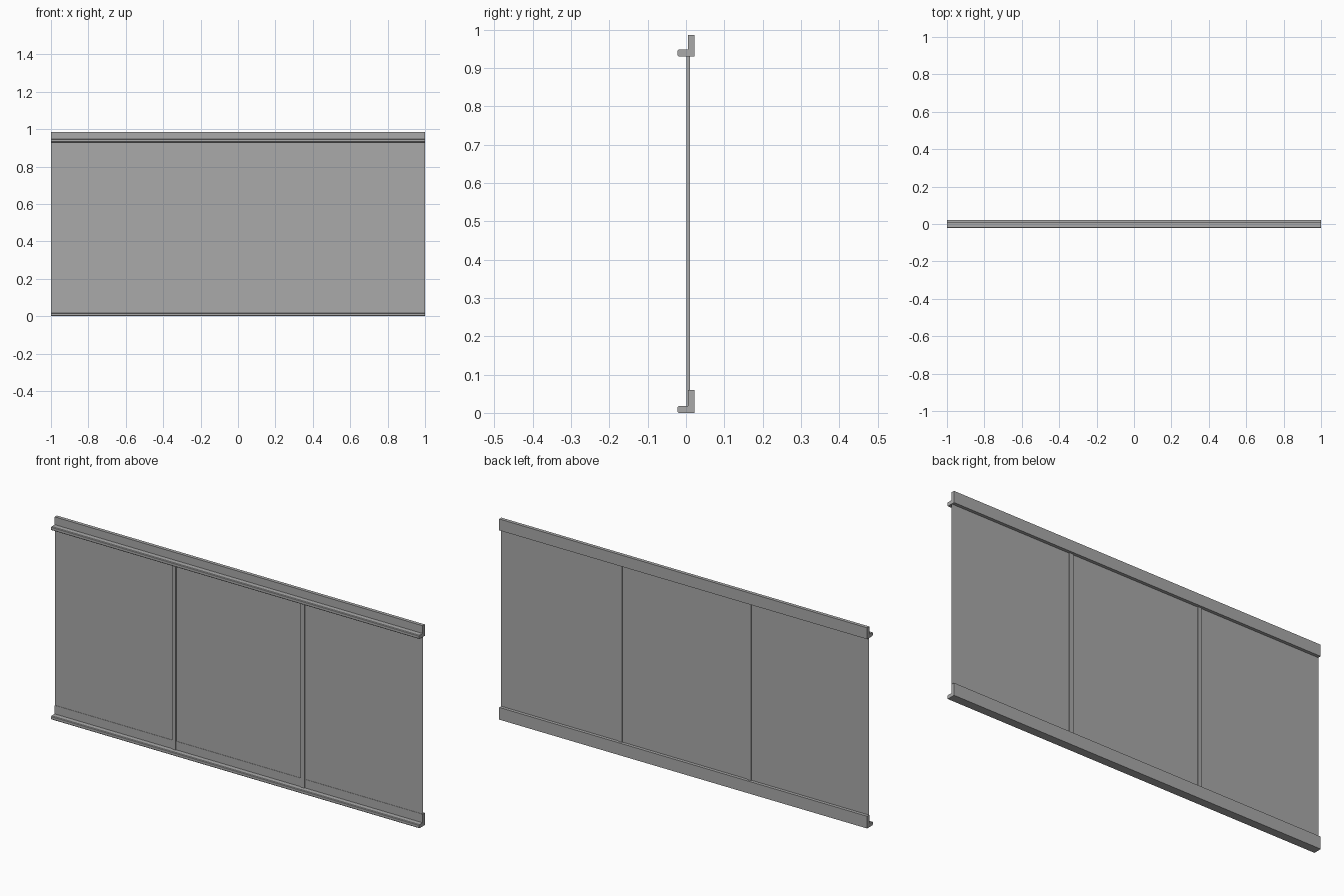
import bpy
import bmesh

old = bpy.data.objects.get("Cube")
if old:
    bpy.data.objects.remove(old, do_unlink=True)

LENGTH = 2.0
RAIL_Z = 0.93      # underside of the top rail
FOOT_H = 0.018     # thickness of the rail lip

grey = bpy.data.materials.new("grey metal")
grey.use_nodes = True
grey.diffuse_color = (0.4, 0.4, 0.4, 1)
grey.node_tree.nodes["Principled BSDF"].inputs["Base Color"].default_value = (0.4, 0.4, 0.4, 1)


def finish(name, bm):
    mesh = bpy.data.meshes.new(name)
    bm.to_mesh(mesh)
    bm.free()
    mesh.materials.append(grey)
    obj = bpy.data.objects.new(name, mesh)
    bpy.context.collection.objects.link(obj)
    return obj


def extrude_x(name, profile, x0, x1):
    """Extrude a closed (y, z) profile along x."""
    bm = bmesh.new()
    face = bm.faces.new([bm.verts.new((x0, y, z)) for y, z in profile])
    ext = bmesh.ops.extrude_face_region(bm, geom=[face])
    moved = [v for v in ext["geom"] if isinstance(v, bmesh.types.BMVert)]
    bmesh.ops.translate(bm, verts=moved, vec=(x1 - x0, 0, 0))
    bmesh.ops.recalc_face_normals(bm, faces=bm.faces)
    return finish(name, bm)


def rail(name, z, height):
    """Angle rail: upright at the back, lip with eased edges at the front."""
    e = 0.003
    profile = [(0.022, z), (0.022, z + height), (0.005, z + height),
               (0.005, z + FOOT_H), (-0.022 + e, z + FOOT_H),
               (-0.022, z + FOOT_H - e), (-0.022, z + e), (-0.022 + e, z)]
    return extrude_x(name, profile, -LENGTH / 2, LENGTH / 2)


# Rails
rail("bottom_rail", 0.0, 0.06)
rail("top_rail", RAIL_Z, 0.056)

# Upright dividers
for side, x in (("left", 0.35), ("right", -0.35)):
    extrude_x(side + "_divider",
              [(0.001, FOOT_H), (0.011, FOOT_H), (0.011, RAIL_Z), (0.001, RAIL_Z)],
              x - 0.01, x + 0.01)

# Thin sheet panels between the dividers
for name, x0, x1 in (("right_panel", -1.0, -0.36),
                     ("middle_panel", -0.34, 0.34),
                     ("left_panel", 0.36, 1.0)):
    bm = bmesh.new()
    bm.faces.new([bm.verts.new((x, 0.0065, z)) for x, z in
                  ((x0, FOOT_H), (x1, FOOT_H), (x1, RAIL_Z), (x0, RAIL_Z))])
    finish(name, bm)
